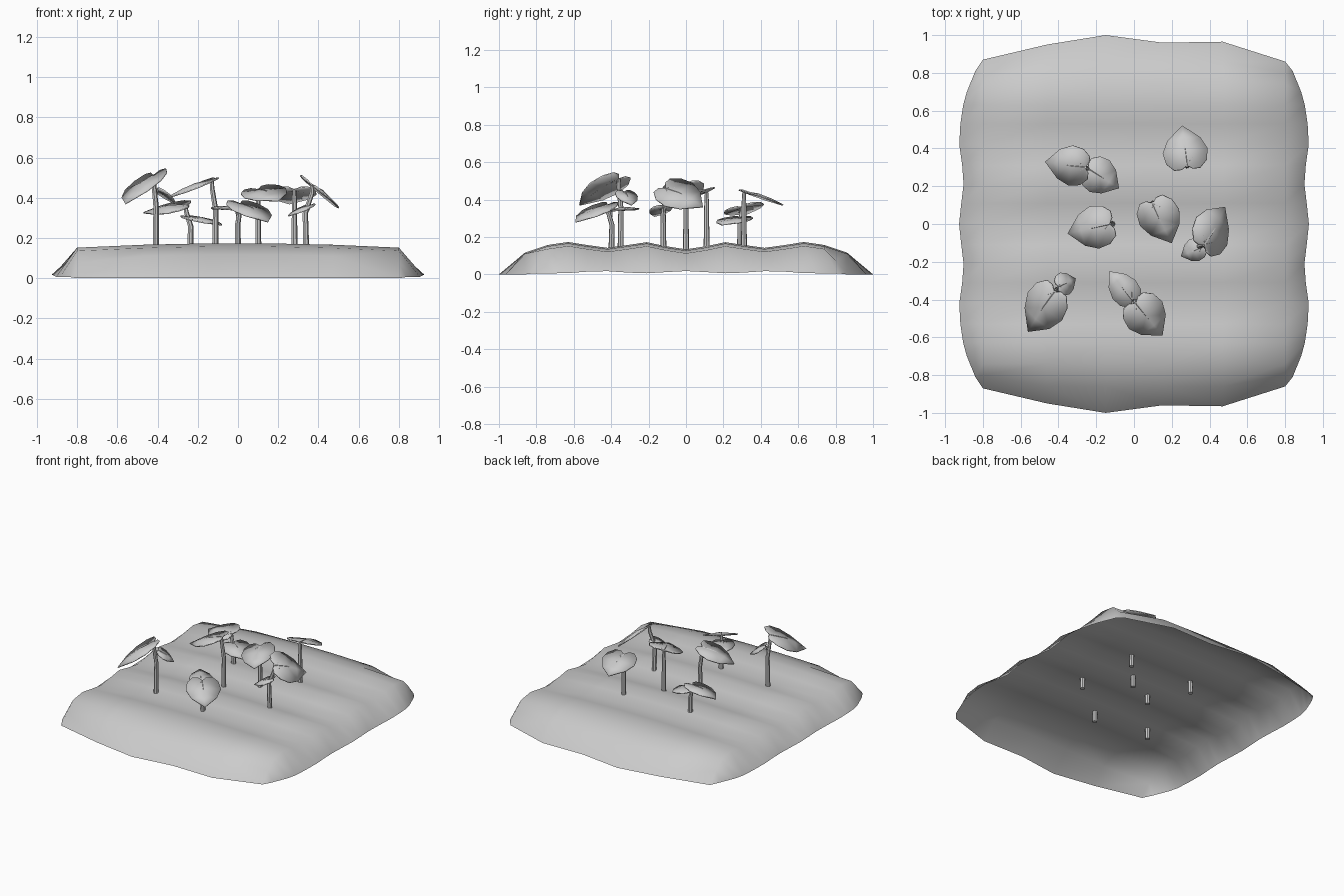
import bpy, bmesh, math
from mathutils import Vector, Matrix

if "Cube" in bpy.data.objects:
    bpy.data.objects.remove(bpy.data.objects["Cube"], do_unlink=True)

gray = bpy.data.materials.new("plain_gray")
gray.use_nodes = True
gray.diffuse_color = (0.6, 0.6, 0.6, 1)
gray.node_tree.nodes["Principled BSDF"].inputs["Base Color"].default_value = (0.6, 0.6, 0.6, 1)
UP = Vector((0, 0, 1))


def finish(bm, name, angle):
    bmesh.ops.recalc_face_normals(bm, faces=bm.faces)
    mesh = bpy.data.meshes.new(name)
    bm.to_mesh(mesh)
    bm.free()
    mesh.materials.append(gray)
    obj = bpy.data.objects.new(name, mesh)
    bpy.context.collection.objects.link(obj)
    bpy.ops.object.select_all(action='DESELECT')
    obj.select_set(True)
    bpy.context.view_layer.objects.active = obj
    bpy.ops.object.shade_smooth_by_angle(angle=math.radians(angle))
    return obj


def tube(bm, path, radii, sides=7):
    """Closed tapering tube through a few points."""
    rings = []
    for i, p in enumerate(path):
        along = (path[min(i + 1, len(path) - 1)] - path[max(i - 1, 0)]).normalized()
        turn = UP.rotation_difference(along).to_matrix()
        rings.append([bm.verts.new(p + turn @ Vector((math.cos(a), math.sin(a), 0)) * radii[i])
                      for a in (math.tau * k / sides for k in range(sides))])
    for a, b in zip(rings, rings[1:]):
        for k in range(sides):
            n = (k + 1) % sides
            bm.faces.new((a[k], a[n], b[n], b[k]))
    bm.faces.new(rings[0][::-1])
    bm.faces.new(rings[-1])


# Soil bed: an open shell with furrows running along x
def build_soil():
    cols = [-0.92, -0.8, -0.46, -0.15, 0.15, 0.47, 0.8, 0.92]
    half = [(0.11, 0.152), (0.21, 0.173), (0.31, 0.158), (0.42, 0.143),
            (0.53, 0.158), (0.63, 0.174), (0.74, 0.158), (0.86, 0.118)]
    rows = [(-y, z) for y, z in reversed(half)] + [(0, 0.135)] + half
    rim_y = [0.87, 0.95, 1.0, 0.96, 0.965, 0.86]
    bm = bmesh.new()
    grid = []
    for y, z in rows:
        line = []
        for i, x in enumerate(cols):
            px, py, pz = x, y, z - 0.022 * (x / 0.8) ** 2
            outer = abs(y) > 0.8
            if i in (0, 7):
                wave = 0.012 * math.cos(4 * math.pi * y / 0.9)
                px, pz = math.copysign(0.914 + wave, x), 0.012 + wave * 0.5
                if abs(y) > 0.7:
                    px = math.copysign(0.84 if outer else 0.885, x)
                    py = math.copysign(0.81 if outer else 0.7, y)
                    pz = 0.006
            elif i in (1, 6) and outer:
                py, pz = math.copysign(0.8, y), 0.075
            line.append(bm.verts.new((px, py, pz)))
        grid.append(line)
    for a, b in zip(grid, grid[1:]):
        for i in range(7):
            bm.faces.new((a[i], a[i + 1], b[i + 1], b[i]))
    # front and back skirts meet the side skirts at the cut corners
    for line, sign in ((grid[0], -1), (grid[-1], 1)):
        rim = [bm.verts.new((x, sign * y, 0)) for x, y in zip(cols[1:7], rim_y)]
        for i in range(5):
            bm.faces.new((line[i + 1], line[i + 2], rim[i + 1], rim[i]))
        bm.faces.new((line[0], line[1], rim[0]))
        bm.faces.new((line[7], line[6], rim[5]))
    finish(bm, "soil_bed", 60)


# Heart-shaped leaf: outline as (length, half width) fractions
OUTLINE = [(-0.1, 0.13), (-0.1, 0.3), (0.08, 0.47), (0.36, 0.52), (0.66, 0.38)]


def build_leaf(name, base, tip, width, roll):
    base, tip = Vector(base), Vector(tip)
    run = tip - base
    length = run.length
    along = run.normalized()
    side = Matrix.Rotation(math.radians(roll), 3, along) @ along.cross(UP).normalized()
    normal = side.cross(along)

    def at(u, v, w=0.0):
        return base + along * (u * length) + side * (v * width * 2) + normal * (w * length)

    bm = bmesh.new()
    rib = [bm.verts.new(at(u, 0, w)) for u, w in ((0, 0), (0.36, 0.06), (0.66, 0.05), (1, 0))]
    for s in (1, -1):
        e = [bm.verts.new(at(u, s * v / 2, 0.02 - 0.03 * u)) for u, v in OUTLINE]
        for face in ((rib[0], e[0], e[1]), (rib[0], e[1], e[2]), (rib[0], e[2], e[3], rib[1]),
                     (rib[1], e[3], e[4], rib[2]), (rib[2], e[4], rib[3])):
            bm.faces.new(face)
    obj = finish(bm, name, 30)
    thick = obj.modifiers.new("thickness", 'SOLIDIFY')
    thick.thickness = 0.007
    thick.offset = 0

    # veins just break the surface of the leaf
    bm = bmesh.new()
    tube(bm, [at(0, 0, 0), at(0.36, 0, 0.06), at(0.78, 0, 0.035)], [0.006, 0.005, 0.002], 5)
    for s in (1, -1):
        tube(bm, [at(0.02, 0, 0), at(0.36, s * 0.17, 0.03)], [0.005, 0.002], 5)
    finish(bm, name + "_veins", 40)


# Each seedling: stem foot, then leaves as (base, tip, width, roll)
SEEDLINGS = {
    "front_right": ((-0.41, -0.35), [((-0.42, -0.36, 0.51), (-0.56, -0.57, 0.37), 0.23, 14),
                                     ((-0.40, -0.33, 0.44), (-0.31, -0.29, 0.37), 0.12, 0)]),
    "front_middle": ((0.0, -0.4), [((0.01, -0.42, 0.37), (0.15, -0.59, 0.28), 0.22, 0),
                                   ((-0.01, -0.40, 0.34), (-0.13, -0.25, 0.35), 0.15, 0)]),
    "middle_right": ((-0.115, 0.0), [((-0.13, 0.0, 0.485), (-0.35, -0.05, 0.40), 0.22, 0)]),
    "center": ((0.1, 0.11), [((0.1, 0.11, 0.44), (0.2, -0.1, 0.385), 0.22, 12)]),
    "middle_left": ((0.34, -0.12), [((0.37, -0.11, 0.46), (0.48, 0.09, 0.36), 0.24, 32),
                                    ((0.36, -0.12, 0.36), (0.25, -0.17, 0.31), 0.12, 0)]),
    "back_right": ((-0.24, 0.29), [((-0.26, 0.30, 0.36), (-0.47, 0.33, 0.325), 0.21, -14),
                                   ((-0.24, 0.29, 0.30), (-0.08, 0.19, 0.265), 0.19, 0)]),
    "back_left": ((0.28, 0.31), [((0.28, 0.31, 0.44), (0.255, 0.52, 0.37), 0.23, 0)]),
}

build_soil()
for name, (foot, leaves) in SEEDLINGS.items():
    foot = Vector((*foot, 0.07))
    top = Vector(leaves[0][0])
    bm = bmesh.new()
    # stem rises nearly straight, then bends over into the main leaf
    knee = foot.lerp(top, 0.65)
    knee.x, knee.y = foot.x + (foot.x - top.x) * 0.2, foot.y + (foot.y - top.y) * 0.2
    tube(bm, [foot, knee, foot.lerp(top, 0.9), top], [0.017, 0.014, 0.012, 0.009])
    if len(leaves) > 1:
        fork = Vector(leaves[1][0])
        start = Vector((foot.x, foot.y, fork.z - 0.03))
        tube(bm, [start, fork], [0.009, 0.006], 6)
    finish(bm, name + "_stem", 50)
    for i, leaf in enumerate(leaves):
        build_leaf(f"{name}_leaf_{i + 1}", *leaf)
